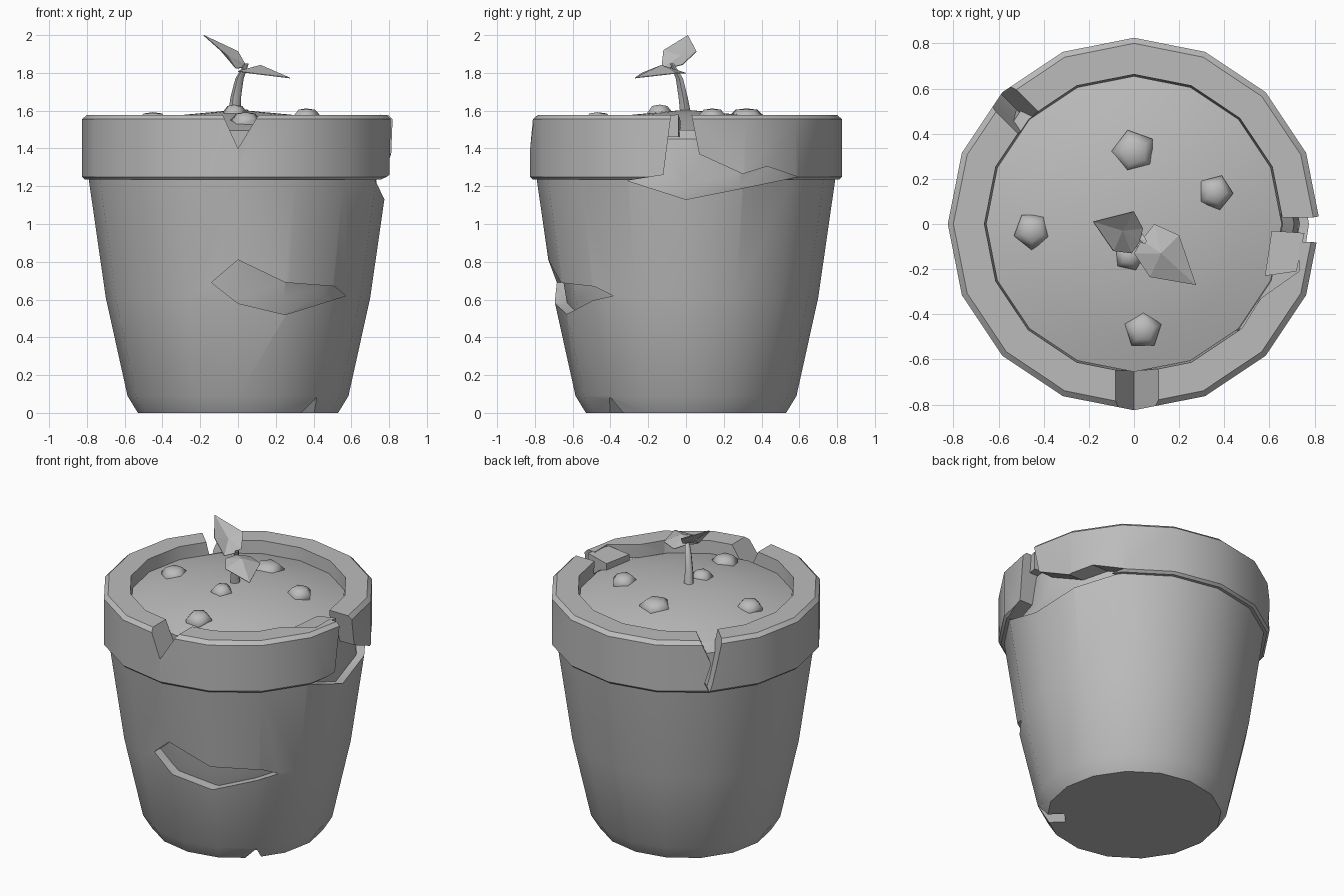
import bpy, bmesh
from math import sin, cos, pi, radians
from mathutils import Vector, Matrix

cube = bpy.data.objects.get("Cube")
if cube:
    bpy.data.objects.remove(cube, do_unlink=True)

grey = bpy.data.materials.new("clay grey")
grey.use_nodes = True
grey.diffuse_color = (0.5, 0.5, 0.5, 1)
grey.node_tree.nodes["Principled BSDF"].inputs["Base Color"].default_value = (0.5, 0.5, 0.5, 1)


def finish(name, bm, close=True):
    if close:
        bmesh.ops.recalc_face_normals(bm, faces=bm.faces)
    mesh = bpy.data.meshes.new(name)
    bm.to_mesh(mesh)
    bm.free()
    mesh.materials.append(grey)
    obj = bpy.data.objects.new(name, mesh)
    bpy.context.collection.objects.link(obj)
    return obj


def smooth(obj, angle=30):
    bpy.ops.object.select_all(action='DESELECT')
    obj.select_set(True)
    bpy.context.view_layer.objects.active = obj
    bpy.ops.object.shade_smooth_by_angle(angle=radians(angle))


def lathe(name, profile, sides=16, turn=0.0):
    """Revolve (radius, height) points; zero radius makes a pole."""
    bm = bmesh.new()
    rings = []
    for r, z in profile:
        n = 1 if r == 0 else sides
        rings.append([bm.verts.new((r * cos(turn + 2 * pi * i / sides),
                                    r * sin(turn + 2 * pi * i / sides), z)) for i in range(n)])
    for a, b in zip(rings, rings[1:]):
        for i in range(sides):
            j = (i + 1) % sides
            quad = [a[i % len(a)], a[j % len(a)], b[j % len(b)], b[i % len(b)]]
            bm.faces.new(list(dict.fromkeys(quad)))
    return finish(name, bm)


def prism(name, near, far):
    """Solid between two matching loops of points."""
    bm = bmesh.new()
    a = [bm.verts.new(p) for p in near]
    b = [bm.verts.new(p) for p in far]
    bm.faces.new(a)
    bm.faces.new(b[::-1])
    for i in range(len(a)):
        j = (i + 1) % len(a)
        bm.faces.new((a[j], a[i], b[i], b[j]))
    return finish(name, bm)


def subtract(target, cutter):
    mod = target.modifiers.new("cut", 'BOOLEAN')
    mod.operation = 'DIFFERENCE'
    mod.solver = 'EXACT'
    mod.object = cutter
    bpy.context.view_layer.objects.active = target
    bpy.ops.object.modifier_apply(modifier=mod.name)


def carve(target, outline, azimuth, inner, core=None, outer=1.0):
    """Cut an outline of (sideways, height) points into the wall at an azimuth."""
    a = radians(azimuth)
    out, side = Vector((cos(a), sin(a), 0)), Vector((-sin(a), cos(a), 0))
    loops = [[out * r + side * t + Vector((0, 0, z)) for t, z in outline] for r in (outer, inner)]
    cutter = prism("cutter", *loops)
    if core:
        subtract(cutter, core)
    subtract(target, cutter)
    bpy.data.objects.remove(cutter, do_unlink=True)


# Pot with overhanging rim and a recess for the soil
pot = lathe("pot", [(0, 0), (0.53, 0), (0.585, 0.09), (0.70, 0.61), (0.79, 1.235), (0.81, 1.235),
                    (0.825, 1.25), (0.825, 1.555), (0.80, 1.578), (0.663, 1.578),
                    (0.645, 1.3), (0, 1.3)])

# Inner limit that keeps the chips shallow
core = lathe("chip_depth_helper", [(0, -0.1), (0.46, -0.1), (0.635, 0.61), (0.735, 1.2),
                                   (0.71, 1.45), (0.655, 1.5), (0, 1.5)])

# Chipped wall patches: front scar, rim crack on the left side, front nick, rear crack
scar = [(-0.14, 0.69), (0, 0.81), (0.25, 0.69), (0.51, 0.67), (0.57, 0.62), (0.25, 0.52), (0, 0.58)]
carve(pot, scar, -90, 0.2, core)
rim_break = [(-0.07, 1.65), (-0.12, 1.26), (-0.31, 1.23), (0, 1.13), (0.3, 1.19), (0.59, 1.25),
             (0.43, 1.305), (0.30, 1.265), (0.07, 1.37), (0.015, 1.65)]
carve(pot, rim_break, 0, 0.4, core)
carve(pot, [(-0.1, 1.62), (0, 1.40), (0.135, 1.62)], -90, 0.5)
rear_crack = [(-0.07, 1.62), (0.01, 1.43), (-0.03, 1.3), (0.0, 1.24),
              (0.02, 1.3), (0.05, 1.43), (0.09, 1.62)]
carve(pot, rear_crack, 135, 0.5, core)
carve(pot, [(-0.06, -0.02), (0.01, 0.085), (0.06, -0.02)], -45, 0.42, None, 0.7)

# Broken inner edge of the rim
bite = [(0.40, -0.50), (0.48, -0.46), (0.56, -0.33), (0.73, -0.21), (0.73, -0.04), (0.5, -0.04)]
cutter = prism("cutter", [(x, y, 1.49) for x, y in bite], [(x, y, 1.7) for x, y in bite])
subtract(pot, cutter)
for helper in (cutter, core):
    bpy.data.objects.remove(helper, do_unlink=True)
smooth(pot)

# Loose rim shard
shard = [(0.58, -0.23), (0.72, -0.21), (0.755, -0.04), (0.61, -0.03)]
prism("rim_shard", [(x, y, 1.46) for x, y in shard],
      [(x, y, 1.548 + 0.2 * (x - 0.6)) for x, y in shard])

# Domed soil
soil = lathe("soil", [(0, 1.28), (0.64, 1.28), (0.655, 1.495), (0.5, 1.54), (0.32, 1.575), (0, 1.605)])
smooth(soil)

# Pebbles
pebbles = [(0, 0.32, 0.1, 1.56, 0.6), (0.36, 0.14, 0.08, 1.56, 1.2), (-0.45, -0.03, 0.085, 1.54, 0.9),
           (0.04, -0.47, 0.085, 1.54, 0.3), (-0.02, -0.14, 0.07, 1.58, 0.1)]
for i, (x, y, r, z, turn) in enumerate(pebbles, 1):
    stone = lathe(f"pebble_{i}", [(0, -0.03), (r * 0.9, -0.03), (r, 0.01), (r * 0.6, 0.045), (0, 0.052)], 5, turn)
    stone.location = (x, y, z)
    smooth(stone, 60)

# Curved, tapering stem
bm = bmesh.new()
path = [(-0.02, 0, 1.57, 0.034), (-0.012, -0.015, 1.67, 0.028),
        (0.008, -0.035, 1.77, 0.022), (0.045, -0.075, 1.85, 0.012)]
rings = []
for x, y, z, r in path:
    rings.append([bm.verts.new((x + r * cos(k * pi / 3), y + r * sin(k * pi / 3), z)) for k in range(6)])
for a, b in zip(rings, rings[1:]):
    for k in range(6):
        j = (k + 1) % 6
        bm.faces.new((a[k], a[j], b[j], b[k]))
bm.faces.new(rings[0][::-1])
bm.faces.new(rings[-1])
smooth(finish("stem", bm), 60)


# Folded leaves: an outline fanned around a raised midrib point
def leaf(name, middle, outline):
    bm = bmesh.new()
    m = bm.verts.new(middle)
    ring = [bm.verts.new(p) for p in outline]
    for i, v in enumerate(ring):
        bm.faces.new((m, ring[i - 1], v))
    obj = finish(name, bm)
    mod = obj.modifiers.new("thickness", 'SOLIDIFY')
    mod.thickness = 0.004
    return obj


leaf("upright_leaf", (-0.05, -0.03, 1.89),
     [(-0.18, 0.01, 2.0), (0, 0.055, 1.915), (0.04, -0.02, 1.845), (0.025, -0.08, 1.83),
      (-0.01, -0.13, 1.825), (-0.09, -0.12, 1.92)])
leaf("drooping_leaf", (0.12, -0.13, 1.842),
     [(0.035, -0.07, 1.82), (0.09, 0.0, 1.80), (0.2, -0.05, 1.80), (0.275, -0.27, 1.775),
      (0.07, -0.235, 1.80), (0.0, -0.13, 1.81)])
